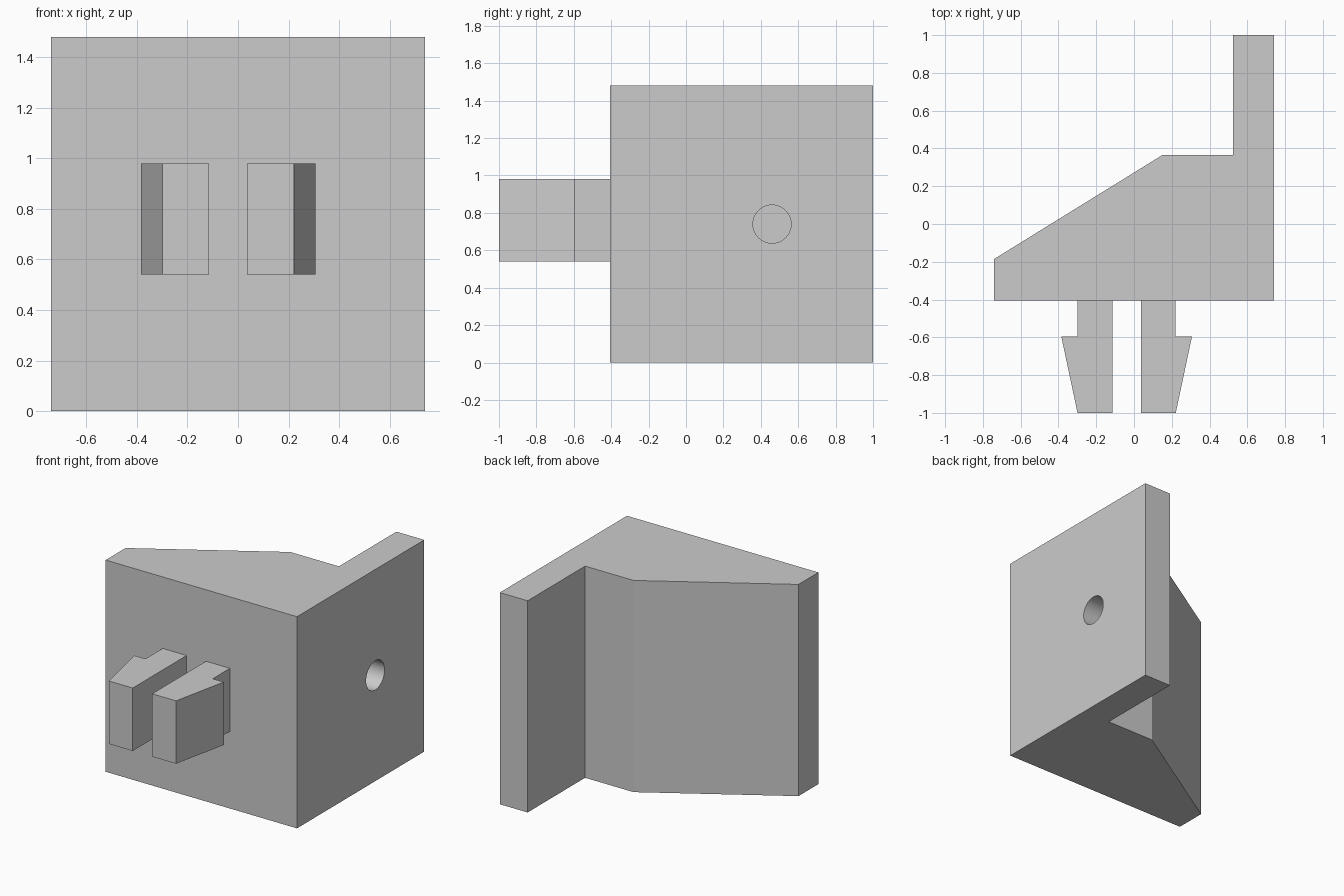
import bpy
import bmesh
from math import pi, radians

if "Cube" in bpy.data.objects:
    bpy.data.objects.remove(bpy.data.objects["Cube"], do_unlink=True)

grey = bpy.data.materials.new("plain grey")
grey.use_nodes = True
colour = (0.6, 0.6, 0.6, 1)
grey.diffuse_color = colour
grey.node_tree.nodes["Principled BSDF"].inputs["Base Color"].default_value = colour


def prism(name, outline, bottom, top):
    """Extrude a plan outline upwards into a solid."""
    bm = bmesh.new()
    face = bm.faces.new([bm.verts.new((x, y, bottom)) for x, y in outline])
    up = bmesh.ops.extrude_face_region(bm, geom=[face])["geom"]
    verts = [v for v in up if isinstance(v, bmesh.types.BMVert)]
    bmesh.ops.translate(bm, verts=verts, vec=(0, 0, top - bottom))
    bmesh.ops.recalc_face_normals(bm, faces=bm.faces)
    mesh = bpy.data.meshes.new(name)
    bm.to_mesh(mesh)
    bm.free()
    mesh.materials.append(grey)
    obj = bpy.data.objects.new(name, mesh)
    bpy.context.collection.objects.link(obj)
    return obj


# Wedge-shaped body with a flange running back along its left side
height = 1.48
body = prism("bracket_body", [
    (-0.74, -0.405), (0.74, -0.405), (0.74, 1), (0.525, 1),
    (0.525, 0.365), (0.15, 0.365), (-0.74, -0.185)], 0, height)

# Blind round hole in the outer face of the flange
depth = 0.18
bpy.ops.mesh.primitive_cylinder_add(
    vertices=64, radius=0.102, depth=2 * depth,
    location=(0.74, 0.46, height / 2), rotation=(0, pi / 2, 0))
cutter = bpy.context.object
cutter.name = "hole_cutter"
cutter.hide_render = True
cutter.data.materials.append(grey)
cut = body.modifiers.new("hole", "BOOLEAN")
cut.operation = "DIFFERENCE"
cut.solver = "EXACT"
cut.object = cutter
bpy.ops.object.select_all(action="DESELECT")
bpy.context.view_layer.objects.active = body
body.select_set(True)
bpy.ops.object.modifier_apply(modifier=cut.name)
bpy.data.objects.remove(cutter, do_unlink=True)
bpy.ops.object.shade_smooth_by_angle(angle=radians(30))

# Pair of barbed snap prongs, mirrored about the clip centre
clip_x = -0.039
prong = [(0.075, -0.39), (0.075, -1), (0.26, -1), (0.346, -0.595),
         (0.26, -0.595), (0.26, -0.39)]
for name, side in (("left_prong", 1), ("right_prong", -1)):
    prism(name, [(clip_x + side * x, y) for x, y in prong], 0.54, 0.98)
